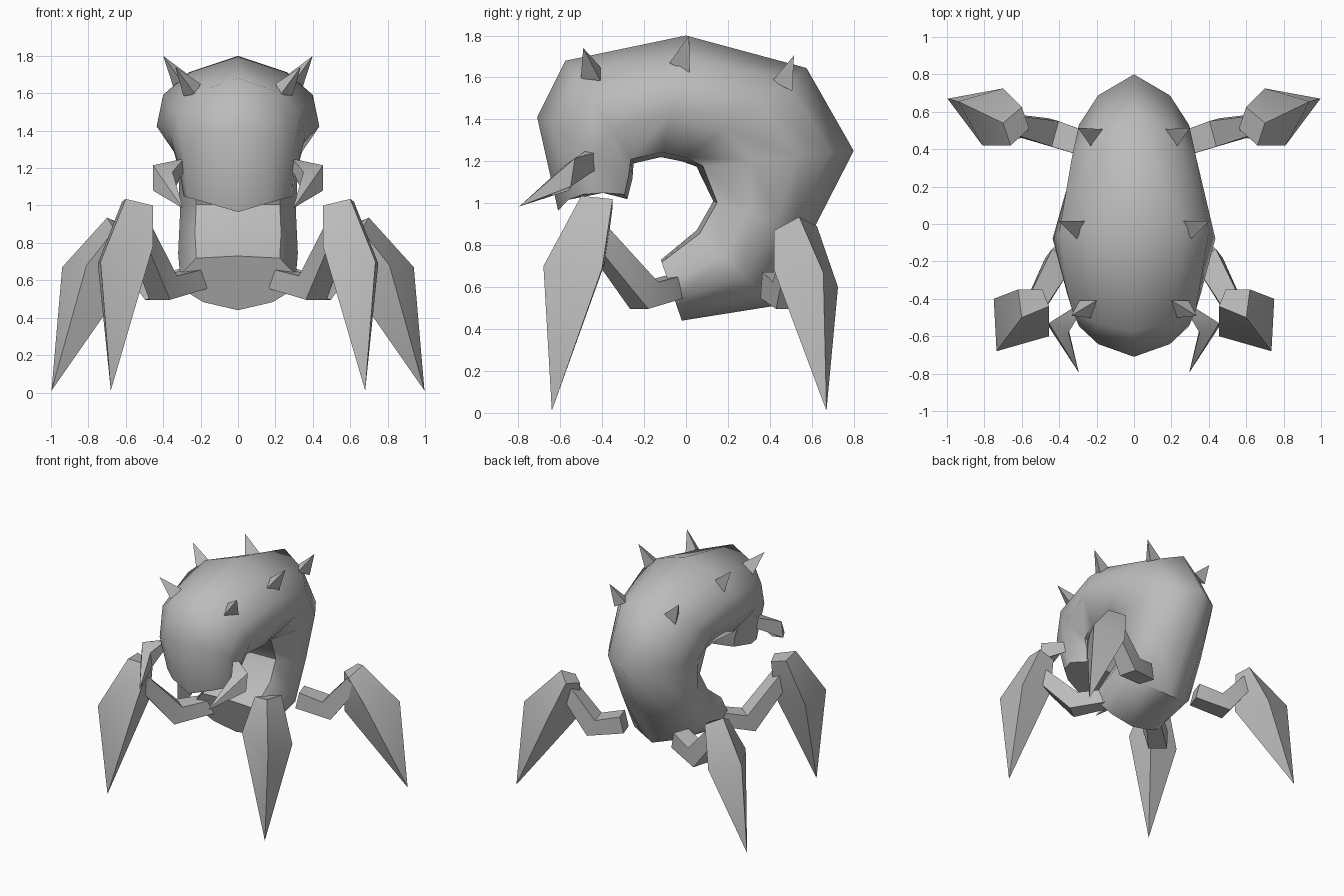
import bpy, bmesh, math
from mathutils import Vector

if "Cube" in bpy.data.objects:
    bpy.data.objects.remove(bpy.data.objects["Cube"])

grey = bpy.data.materials.new("grey_shell")
grey.diffuse_color = (0.5, 0.5, 0.5, 1)
grey.use_nodes = True
grey.node_tree.nodes["Principled BSDF"].inputs["Base Color"].default_value = grey.diffuse_color


def loft(name, rings, side=1, angle=45):
    """Skin a list of rings; a ring with one point becomes a tip."""
    bm = bmesh.new()
    rows = [[bm.verts.new((p[0] * side, p[1], p[2])) for p in r] for r in rings]
    for a, b in zip(rows, rows[1:]):
        n = len(a)
        for i in range(n):
            j = (i + 1) % n
            if len(b) == 1:
                bm.faces.new((a[i], a[j], b[0]))
            else:
                bm.faces.new((a[i], a[j], b[j], b[i]))
    for r in (rows[0], rows[-1]):
        if len(r) > 2:
            bm.faces.new(r)
    bmesh.ops.recalc_face_normals(bm, faces=bm.faces)
    me = bpy.data.meshes.new(name)
    bm.to_mesh(me)
    bm.free()
    me.materials.append(grey)
    ob = bpy.data.objects.new(name, me)
    bpy.context.collection.objects.link(ob)
    bpy.ops.object.select_all(action='DESELECT')
    ob.select_set(True)
    bpy.context.view_layer.objects.active = ob
    bpy.ops.object.shade_smooth_by_angle(angle=math.radians(angle))
    return ob


def ring(center, axis, up, r, n=4, turn=0.5):
    """Regular polygon around a centre, square to an axis."""
    c, d = Vector(center), Vector(axis).normalized()
    u = Vector(up)
    u = (u - d * u.dot(d)).normalized()
    v = d.cross(u)
    angs = [2 * math.pi * (i + turn) / n for i in range(n)]
    return [c + (u * math.cos(a) + v * math.sin(a)) * r for a in angs]


# Curled body: back point (y, z), belly point (y, z), half width, lift of the sides
sections = [
    ((-0.02, 0.44), (-0.12, 0.73), 0.31, 0.0),
    ((0.42, 0.51), (0.05, 0.87), 0.32, 0.0),
    ((0.60, 0.86), (0.13, 1.01), 0.31, 0.0),
    ((0.80, 1.25), (0.05, 1.175), 0.32, 0.0),
    ((0.575, 1.645), (-0.02, 1.20), 0.36, 0.0),
    ((0.0, 1.80), (-0.12, 1.22), 0.435, 0.0),
    ((-0.575, 1.68), (-0.25, 1.19), 0.36, 0.0),
    ((-0.71, 1.41), (-0.255, 1.12), 0.32, 0.0),
    ((-0.61, 0.965), (-0.28, 1.02), 0.29, 0.08),
]
# Cross-section: fraction of half width, fraction from back to belly
half = [(0.6, 0.15), (0.92, 0.36), (1.0, 0.65), (0.72, 0.96)]
outline = [(0, 0)] + half + [(0, 1)] + [(-x, t) for x, t in reversed(half)]
rings = []
for back, belly, w, lift in sections:
    a, b = Vector(back), Vector(belly)
    pts = []
    for x, t in outline:
        p = a.lerp(b, t)
        pts.append((x * w, p.x, p.y + lift * abs(x) * (1 - t * 0.6)))
    rings.append(pts)
loft("body", rings, angle=50)

# Paired parts, given for +x and mirrored
spikes = {
    "front": ((0.24, -0.44, 1.61), (0.335, -0.49, 1.74)),
    "middle": ((0.30, -0.015, 1.66), (0.40, 0.015, 1.80)),
    "rear": ((0.22, 0.475, 1.57), (0.30, 0.515, 1.705)),
}
arms = {
    "front": [((0.20, -0.02, 0.61), 0.075), ((0.40, -0.20, 0.56), 0.10), ((0.53, -0.44, 0.86), 0.075)],
    "rear": [((0.24, 0.42, 0.61), 0.09), ((0.45, 0.49, 0.56), 0.10), ((0.64, 0.53, 0.80), 0.075)],
}
shins = {
    "front": [
        [(0.60, -0.50, 1.035), (0.62, -0.35, 1.02), (0.49, -0.35, 0.98), (0.455, -0.44, 1.0)],
        [(0.735, -0.68, 0.70), (0.75, -0.40, 0.69), (0.49, -0.385, 0.72), (0.455, -0.60, 0.78)],
        [(0.68, -0.64, 0.01)]],
    "rear": [
        [(0.70, 0.54, 0.935), (0.60, 0.625, 0.89), (0.56, 0.51, 0.86), (0.66, 0.42, 0.87)],
        [(0.94, 0.655, 0.67), (0.70, 0.725, 0.60), (0.60, 0.46, 0.58), (0.81, 0.42, 0.68)],
        [(0.997, 0.67, 0.01)]],
}
mandible = [
    [(0.25, -0.40, 1.25), (0.25, -0.40, 1.18), (0.30, -0.49, 1.17), (0.29, -0.48, 1.25)],
    [(0.455, -0.53, 1.215), (0.455, -0.55, 1.08), (0.35, -0.56, 1.06), (0.35, -0.58, 1.18)],
    [(0.295, -0.795, 0.985)]]

for side, tag in ((1, "right"), (-1, "left")):
    # Three-sided back spikes
    for where, (base, tip) in spikes.items():
        axis = Vector(tip) - Vector(base)
        loft(f"{where}_spike_{tag}", [ring(base, axis, (0, 1, 0), 0.065, 3), [tip]], side, 20)
    # Mandibles beside the mouth
    loft(f"mandible_{tag}", mandible, side, 30)
    for where in ("front", "rear"):
        # Bent upper leg
        pts = [Vector(p) for p, r in arms[where]]
        dirs = [pts[1] - pts[0], pts[2] - pts[0], pts[2] - pts[1]]
        loft(f"{where}_upper_leg_{tag}",
             [ring(p, d, (0, 0, 1), r) for (p, r), d in zip(arms[where], dirs)], side, 50)
        # Pointed lower leg
        loft(f"{where}_lower_leg_{tag}", shins[where], side, 60)
